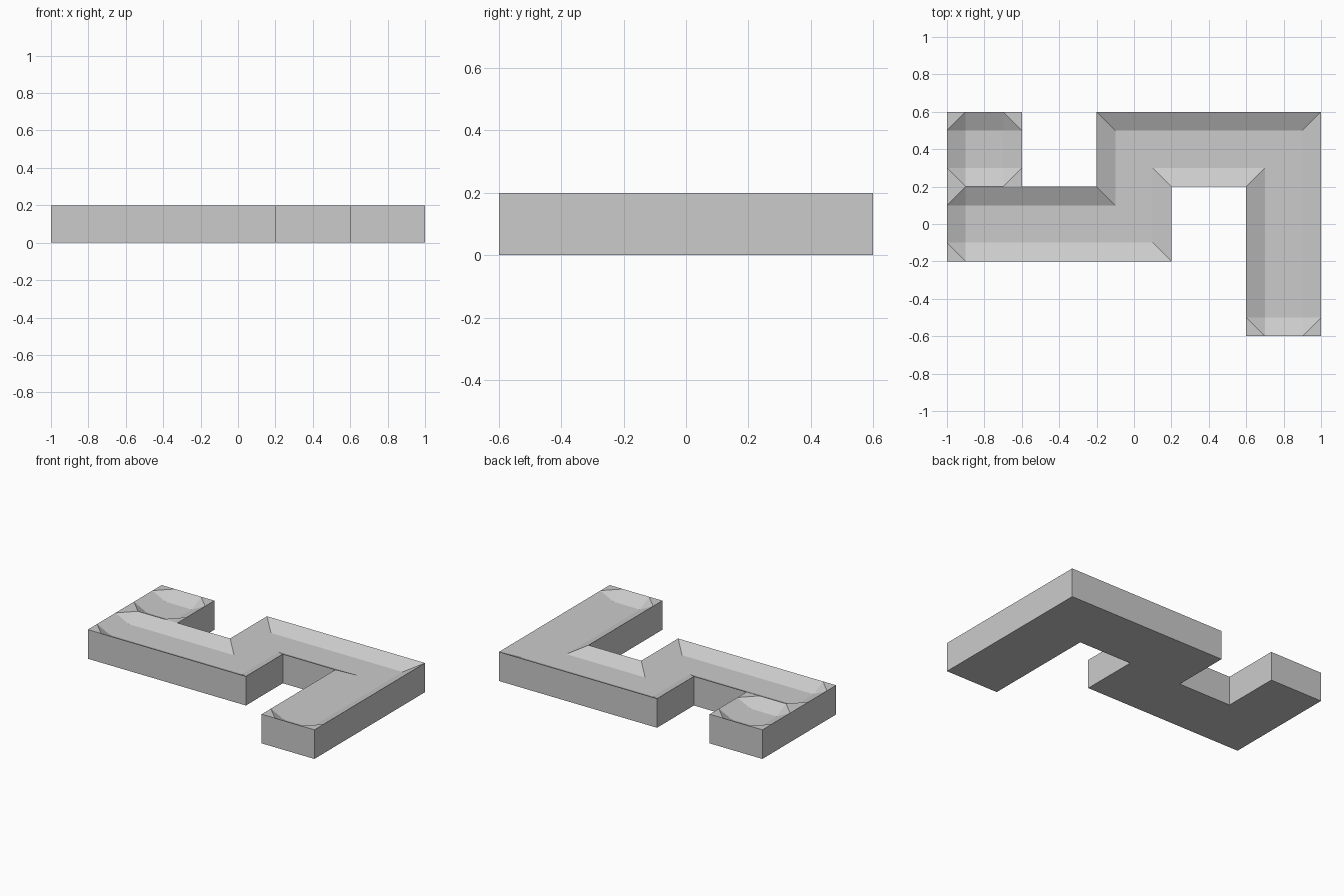
import bpy
import bmesh
from mathutils import Vector

cube = bpy.data.objects.get("Cube")
if cube:
    bpy.data.objects.remove(cube, do_unlink=True)

HEIGHT, SLOPE, DEPTH = 0.2, 0.1, 0.05

# Single grey material
grey = bpy.data.materials.new("plain grey")
grey.use_nodes = True
colour = (0.6, 0.6, 0.6, 1)
grey.diffuse_color = colour
grey.node_tree.nodes["Principled BSDF"].inputs["Base Color"].default_value = colour


def add_trough(bm, outline, clipped, shared):
    """Solid counter-clockwise outline with a shallow tray sunk in its top.
    Clipped corners get a flat triangle and a diagonal slope;
    walls on shared edges are left out."""
    pts = [Vector(p) for p in outline]
    count = len(pts)
    vert = lambda p, z: bm.verts.new((p.x, p.y, z))
    rims, floor, loop = [], [], []

    for i, p in enumerate(pts):
        d_in = (p - pts[i - 1]).normalized()
        d_out = (pts[(i + 1) % count] - p).normalized()
        normals = [Vector((-d.y, d.x)) for d in (d_in, d_out)]
        mitre = normals[0] if d_in.dot(d_out) > 0.9 else normals[0] + normals[1]
        floor.append(vert(p + mitre * SLOPE, HEIGHT - DEPTH))
        corner = vert(p, HEIGHT)
        if outline[i] in clipped:
            a = vert(p - d_in * SLOPE, HEIGHT)
            b = vert(p + d_out * SLOPE, HEIGHT)
            bm.faces.new((a, corner, b))
            bm.faces.new((a, b, floor[-1]))
            rims.append((a, b))
            loop += [a, corner, b]
        else:
            rims.append((corner, corner))
            loop.append(corner)

    # Tray slopes and floor
    for i in range(count):
        j = (i + 1) % count
        bm.faces.new((rims[i][1], rims[j][0], floor[j], floor[i]))
    bm.faces.new(floor)

    # Outer walls and underside
    base = [vert(v.co, 0) for v in loop]
    for i in range(len(loop)):
        j = (i + 1) % len(loop)
        if not shared(loop[i].co, loop[j].co):
            bm.faces.new((loop[i], base[i], base[j], loop[j]))
    bm.faces.new(base[::-1])


def on_joint(a, b):
    return all(abs(p.y - 0.2) < 1e-4 and p.x < -0.599 for p in (a, b))


bm = bmesh.new()

# Winding channel
channel = [(-1, -0.2), (0.2, -0.2), (0.2, 0.2), (0.6, 0.2), (0.6, -0.6), (1, -0.6),
           (1, 0.6), (-0.2, 0.6), (-0.2, 0.2), (-0.6, 0.2), (-1, 0.2)]
add_trough(bm, channel, [(-1, -0.2), (-1, 0.2), (0.6, -0.6), (1, -0.6)], on_joint)

# Square end cell
cell = [(-1, 0.2), (-0.6, 0.2), (-0.6, 0.6), (-1, 0.6)]
add_trough(bm, cell, cell, on_joint)

bmesh.ops.remove_doubles(bm, verts=bm.verts, dist=1e-4)
bmesh.ops.recalc_face_normals(bm, faces=bm.faces)
mesh = bpy.data.meshes.new("channel_block")
bm.to_mesh(mesh)
bm.free()
mesh.materials.append(grey)
block = bpy.data.objects.new("channel_block", mesh)
bpy.context.collection.objects.link(block)
